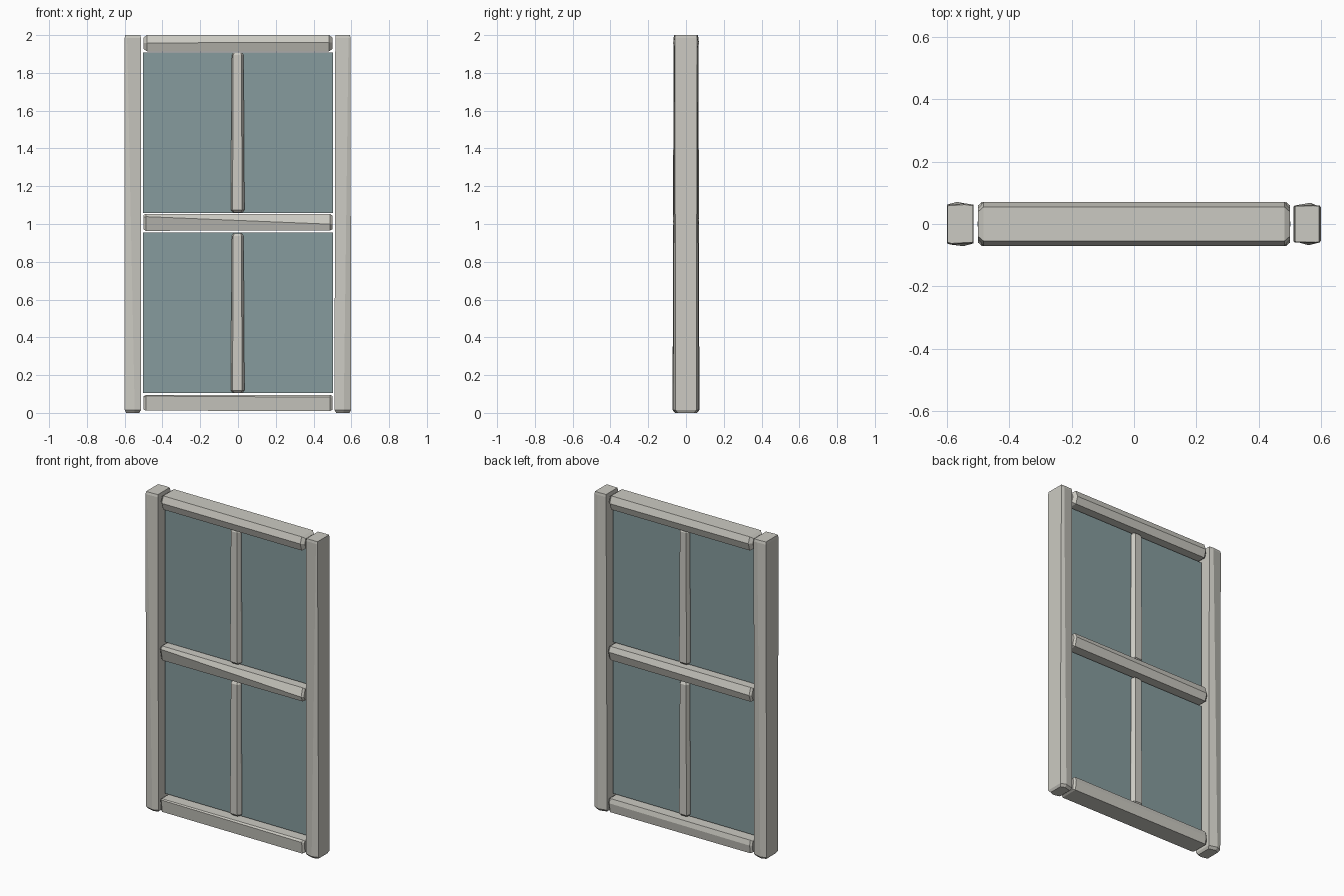
import bpy
import bmesh
from mathutils import Vector

cube = bpy.data.objects.get("Cube")
if cube:
    bpy.data.objects.remove(cube)


def material(name, color):
    mat = bpy.data.materials.new(name)
    mat.use_nodes = True
    mat.diffuse_color = color
    shader = mat.node_tree.nodes["Principled BSDF"]
    shader.inputs["Base Color"].default_value = color
    shader.inputs["Alpha"].default_value = color[3]
    shader.inputs["Roughness"].default_value = 0.8
    return mat


WOOD = material("pale_wood", (0.60, 0.59, 0.54, 1))
GLASS = material("blue_grey_glass", (0.24, 0.33, 0.34, 0.5))


def finish(bm, name, mat):
    bmesh.ops.recalc_face_normals(bm, faces=bm.faces[:])
    mesh = bpy.data.meshes.new(name)
    bm.to_mesh(mesh)
    bm.free()
    mesh.materials.append(mat)
    obj = bpy.data.objects.new(name, mesh)
    bpy.context.collection.objects.link(obj)


def beam(name, axis, start, end, center, section_a, section_b, tip=0.02, shrink=(0.75, 0.75)):
    """Loft a hewn beam from section_a to section_b, with tapered tips."""
    bm = bmesh.new()
    rings = []
    stations = ((start, section_a, shrink[0]), (start + tip, section_a, 1),
                (end - tip, section_b, 1), (end, section_b, shrink[1]))
    for pos, section, scale in stations:
        ring = []
        for u, v in section:
            a, b = center[0] + u * scale, center[1] + v * scale
            ring.append(bm.verts.new((pos, a, b) if axis == "x" else (a, b, pos)))
        rings.append(ring)
    n = len(section_a)
    for lower, upper in zip(rings, rings[1:]):
        for i in range(n):
            j = (i + 1) % n
            bm.faces.new((lower[i], lower[j], upper[j], upper[i]))
    bm.faces.new(rings[0])
    bm.faces.new(rings[-1])
    finish(bm, name, WOOD)


def six_sided(width, depth, ridge_front=0.0, ridge_back=0.0, flat=0.8):
    """Section in (across, along) with a ridge on each of the two v sides."""
    w, d = width / 2, depth / 2
    return [(-w, -d * flat), (ridge_front, -d), (w, -d * flat),
            (w, d * flat), (ridge_back, d), (-w, d * flat)]


def rail_section(height, ridge_front, ridge_back, flat=0.78, depth=0.14):
    """Rail section in (y, z): the ridges run along the front and back."""
    return [(v, u) for u, v in six_sided(height, depth, ridge_front, ridge_back, flat)]


# Upright side posts
beam("right_post", "z", 0, 2, (-0.557, 0),
     six_sided(0.086, 0.142, 0.010, -0.010, 0.80),
     six_sided(0.086, 0.132, -0.030, 0.015, 0.94), 0.015, (0.8, 0.94))
beam("left_post", "z", 0, 2, (0.555, 0),
     six_sided(0.088, 0.136, 0.005, 0.010, 0.80),
     six_sided(0.080, 0.122, 0.030, 0.020, 0.97), 0.015, (0.8, 0.96))

# Horizontal rails
beam("top_rail", "x", -0.5, 0.5, (0, 1.957),
     rail_section(0.086, 0.002, 0.005), rail_section(0.086, 0.004, 0.0), 0.018, (0.72, 0.72))
beam("middle_rail", "x", -0.5, 0.5, (0, 1.009),
     rail_section(0.090, 0.030, 0.0), rail_section(0.086, -0.010, 0.012), 0.012, (0.85, 0.85))
beam("bottom_rail", "x", -0.5, 0.5, (0, 0.053),
     rail_section(0.082, 0.036, 0.010, 0.88, 0.13),
     rail_section(0.086, 0.030, 0.015, 0.88, 0.13), 0.012, (0.85, 0.85))


# Slim vertical bars with chamfered corners
def bar_section(w, d):
    return [(-w, -d * 0.5), (-w * 0.75, -d), (w * 0.65, -d), (w, -d * 0.5),
            (w, d * 0.5), (w * 0.65, d), (-w * 0.75, d), (-w, d * 0.5)]


for name, low, high in (("lower_bar", 0.105, 0.950), ("upper_bar", 1.060, 1.908)):
    beam(name, "z", low, high, (-0.002, 0),
         bar_section(0.036, 0.038), bar_section(0.031, 0.035), 0.014, (0.65, 0.75))

# Glass panes
for name, low, high in (("lower_pane", 0.105, 0.955), ("upper_pane", 1.058, 1.908)):
    bm = bmesh.new()
    bmesh.ops.create_cube(bm, size=1)
    bmesh.ops.scale(bm, vec=Vector((1.004, 0.016, high - low)), verts=bm.verts)
    bmesh.ops.translate(bm, vec=Vector((0, 0, (low + high) / 2)), verts=bm.verts)
    finish(bm, name, GLASS)
